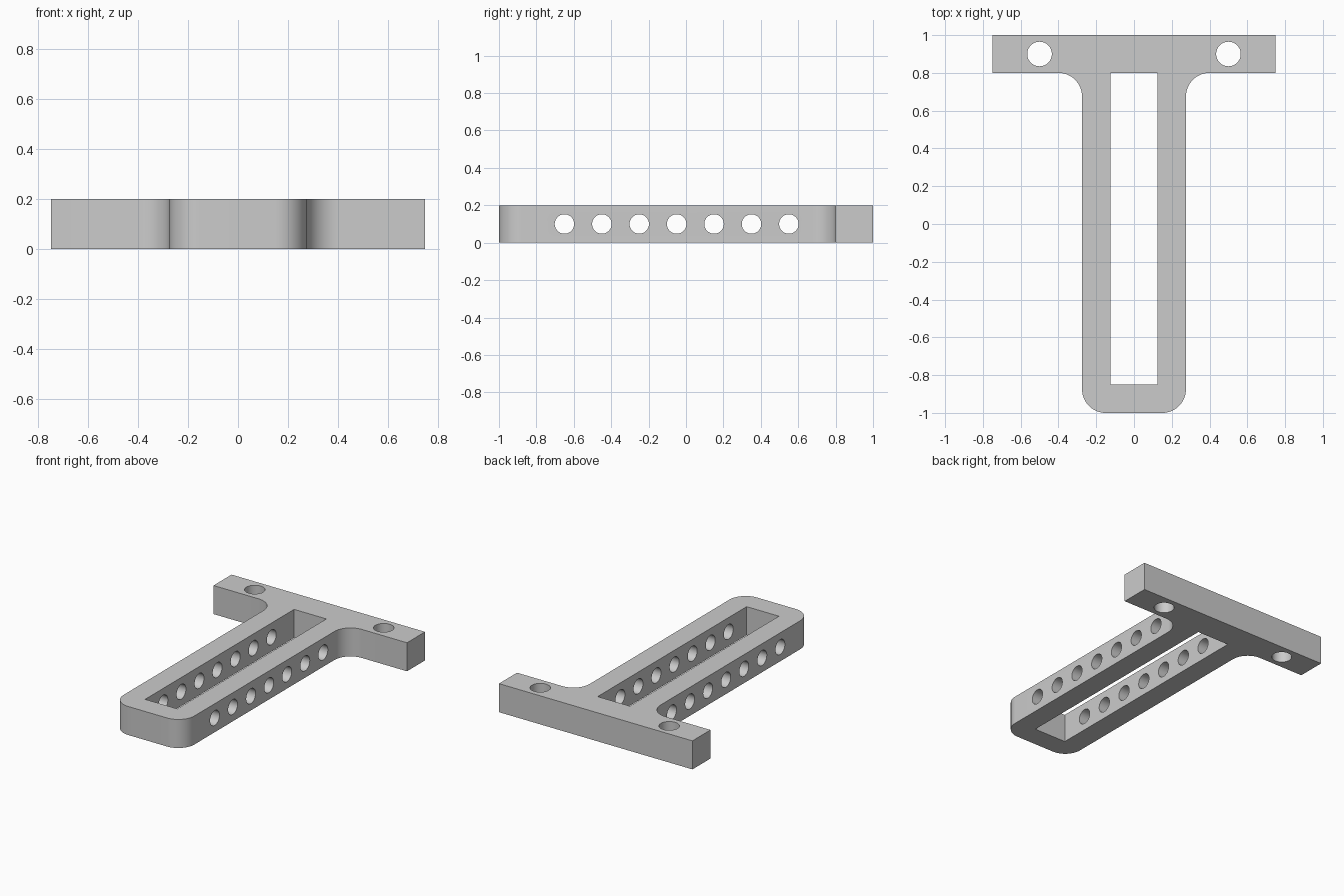
import bpy, bmesh
from math import cos, sin, radians, pi

default = bpy.data.objects.get("Cube")
if default:
    bpy.data.objects.remove(default, do_unlink=True)

THICK = 0.2

grey = bpy.data.materials.new("plain grey")
grey.use_nodes = True
color = (0.6, 0.6, 0.6, 1)
grey.diffuse_color = color
grey.node_tree.nodes["Principled BSDF"].inputs["Base Color"].default_value = color


def arc(cx, cy, r, start, end, steps=16):
    angles = [radians(start + (end - start) * i / steps) for i in range(steps + 1)]
    return [(cx + r * cos(a), cy + r * sin(a)) for a in angles]


def cut(target, cutter):
    """Subtract the cutter from the target, then discard it."""
    cutter.hide_render = True
    bpy.context.view_layer.objects.active = target
    mod = target.modifiers.new("cut", 'BOOLEAN')
    mod.operation = 'DIFFERENCE'
    mod.solver = 'EXACT'
    mod.object = cutter
    bpy.ops.object.modifier_apply(modifier=mod.name)
    bpy.data.objects.remove(cutter, do_unlink=True)


def drill(target, location, radius, depth, rotation=(0, 0, 0)):
    bpy.ops.mesh.primitive_cylinder_add(vertices=48, radius=radius, depth=depth,
                                        location=location, rotation=rotation)
    cut(target, bpy.context.object)


# T-shaped outline: right half, then mirrored
half = arc(0.15, -0.875, 0.125, -90, 0)              # rounded front corner
half += arc(0.4, 0.675, 0.125, 180, 90)              # fillet into the crossbar
half += [(0.75, 0.8), (0.75, 1.0)]
outline = half + [(-x, y) for x, y in reversed(half)]

bm = bmesh.new()
base = bm.faces.new([bm.verts.new((x, y, 0)) for x, y in outline])
raised = bmesh.ops.extrude_face_region(bm, geom=[base])["geom"]
bmesh.ops.translate(bm, vec=(0, 0, THICK),
                    verts=[v for v in raised if isinstance(v, bmesh.types.BMVert)])
bmesh.ops.recalc_face_normals(bm, faces=bm.faces)
mesh = bpy.data.meshes.new("slotted_bracket")
bm.to_mesh(mesh)
bm.free()
mesh.materials.append(grey)
bracket = bpy.data.objects.new("slotted_bracket", mesh)
bpy.context.collection.objects.link(bracket)

# Long slot between the two rails
bpy.ops.mesh.primitive_cube_add(size=1, location=(0, -0.025, THICK / 2))
slot = bpy.context.object
slot.scale = (0.25, 1.65, 1)
bpy.context.view_layer.update()
cut(bracket, slot)

# Vertical mounting holes in the crossbar
for side in (-1, 1):
    drill(bracket, (side * 0.5, 0.9, THICK / 2), 0.065, 1)

# Row of cross holes through both rails
for i in range(7):
    drill(bracket, (0, -0.65 + 0.2 * i, THICK / 2), 0.052, 1, (0, pi / 2, 0))

# Smooth curved walls, sharp edges elsewhere
bpy.ops.object.select_all(action='DESELECT')
bracket.select_set(True)
bpy.context.view_layer.objects.active = bracket
bpy.ops.object.shade_smooth_by_angle(angle=radians(30))
